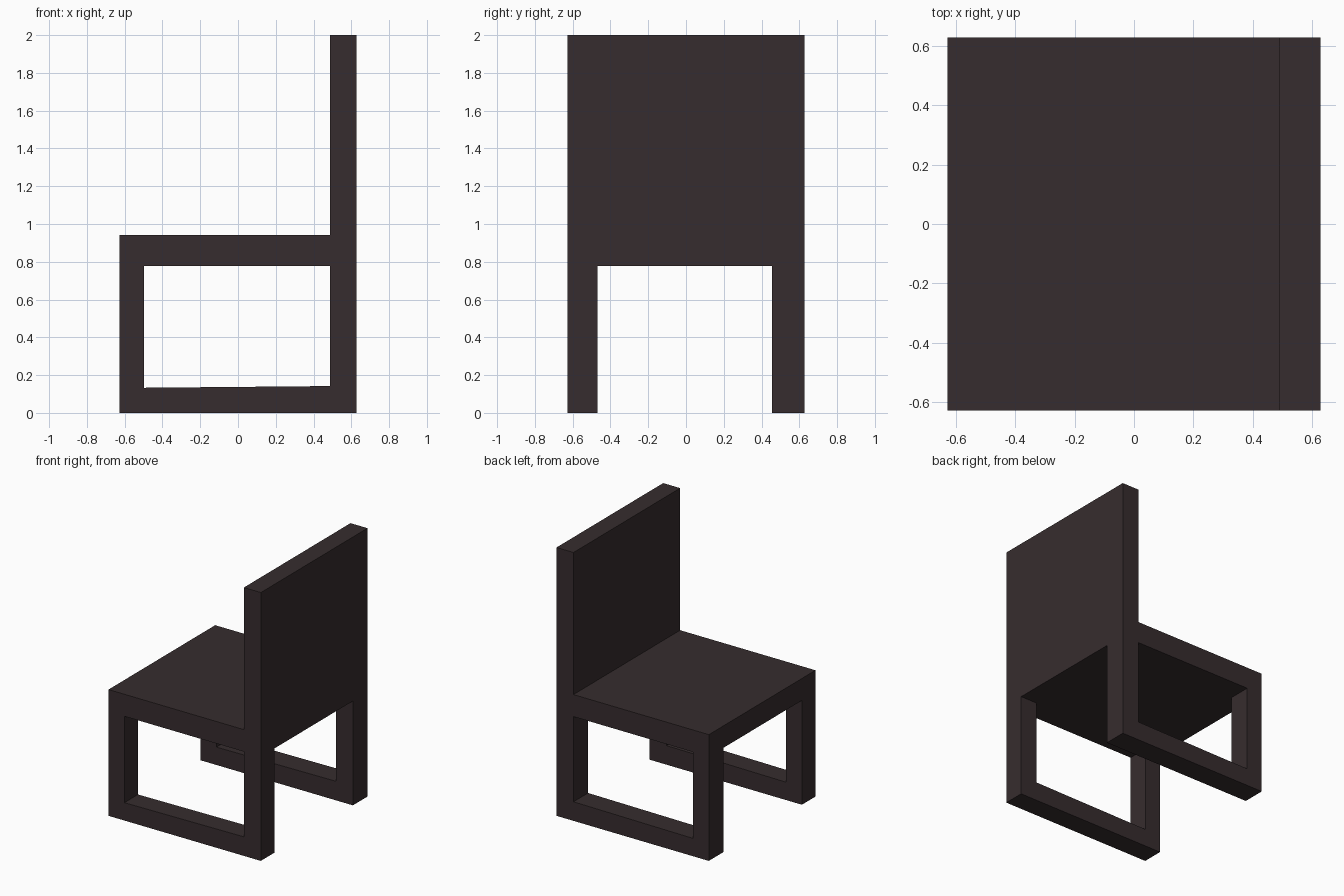
import bpy
import bmesh

if "Cube" in bpy.data.objects:
    bpy.data.objects.remove(bpy.data.objects["Cube"])

wood = bpy.data.materials.new("dark brown")
wood.diffuse_color = (0.037, 0.0255, 0.0275, 1.0)
wood.use_nodes = True
wood.node_tree.nodes["Principled BSDF"].inputs["Base Color"].default_value = wood.diffuse_color


def extrude_profile(name, outline, y0, y1):
    """Extrude an (x, z) outline along y from y0 to y1."""
    bm = bmesh.new()
    face = bm.faces.new([bm.verts.new((x, y0, z)) for x, z in outline])
    result = bmesh.ops.extrude_face_region(bm, geom=[face])
    verts = [v for v in result["geom"] if isinstance(v, bmesh.types.BMVert)]
    bmesh.ops.translate(bm, verts=verts, vec=(0, y1 - y0, 0))
    bmesh.ops.recalc_face_normals(bm, faces=bm.faces[:])
    mesh = bpy.data.meshes.new(name)
    bm.to_mesh(mesh)
    bm.free()
    mesh.materials.append(wood)
    obj = bpy.data.objects.new(name, mesh)
    bpy.context.collection.objects.link(obj)
    return obj


HALF = 0.628            # half width and half depth
BACK = 0.488            # inner face of the backrest and rear legs
FRONT = -0.497          # inner face of the front legs
SEAT_LOW, SEAT_TOP = 0.777, 0.941

# Seat and backrest: one L-shaped slab across the full width
extrude_profile("seat_and_backrest", [
    (-HALF, SEAT_LOW), (HALF, SEAT_LOW), (HALF, 2.0),
    (BACK, 2.0), (BACK, SEAT_TOP), (-HALF, SEAT_TOP)], -HALF, HALF)

# Side frames: front leg, floor rail with a slight slope, rear leg
frame = [(-HALF, 0), (HALF, 0), (HALF, SEAT_LOW), (BACK, SEAT_LOW),
         (BACK, 0.142), (FRONT, 0.133), (FRONT, SEAT_LOW), (-HALF, SEAT_LOW)]
for name, y0, y1 in (("near_leg_frame", -HALF, -0.468),
                     ("far_leg_frame", 0.456, HALF)):
    extrude_profile(name, frame, y0, y1)
